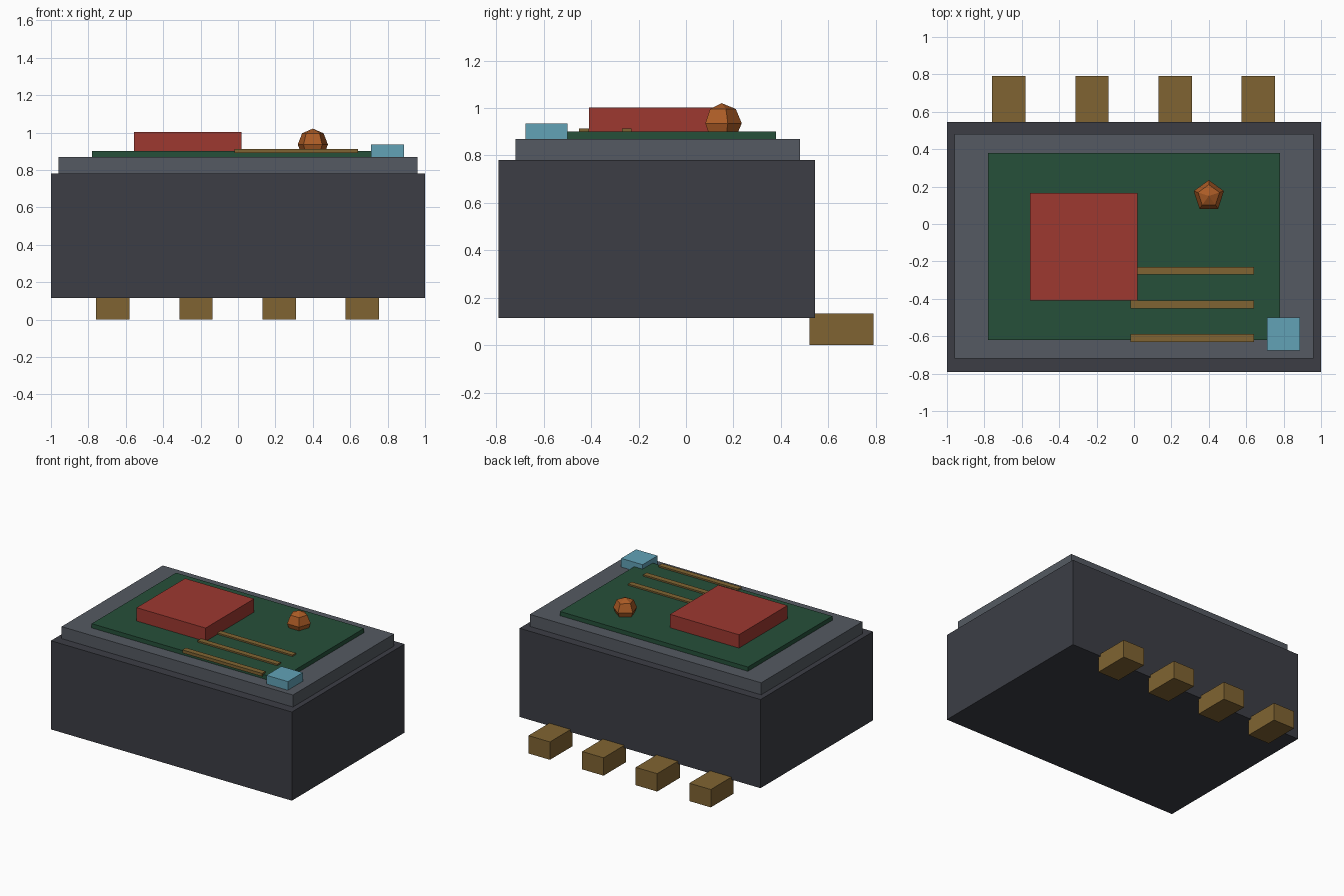
import bpy, bmesh
from mathutils import Matrix

if "Cube" in bpy.data.objects:
    bpy.data.objects.remove(bpy.data.objects["Cube"])


def material(name, rgb):
    m = bpy.data.materials.new(name)
    m.diffuse_color = (*rgb, 1)
    m.use_nodes = True
    m.node_tree.nodes["Principled BSDF"].inputs["Base Color"].default_value = m.diffuse_color
    return m


def finish(name, bm, mat):
    mesh = bpy.data.meshes.new(name)
    bm.to_mesh(mesh)
    bm.free()
    mesh.materials.append(mat)
    obj = bpy.data.objects.new(name, mesh)
    bpy.context.collection.objects.link(obj)
    return obj


def box(name, x, y, z, mat):
    """Box from (min, max) ranges on each axis."""
    bm = bmesh.new()
    bmesh.ops.create_cube(bm, size=1)
    bmesh.ops.scale(bm, vec=(x[1] - x[0], y[1] - y[0], z[1] - z[0]), verts=bm.verts)
    obj = finish(name, bm, mat)
    obj.location = [(a + b) / 2 for a, b in (x, y, z)]
    return obj


charcoal = material("charcoal", (0.045, 0.048, 0.06))
slate = material("slate", (0.09, 0.102, 0.122))
green = material("board_green", (0.019, 0.08, 0.042))
red = material("chip_red", (0.34, 0.04, 0.03))
brass = material("brass", (0.216, 0.127, 0.032))
copper = material("copper", (0.41, 0.107, 0.019))
blue = material("light_blue", (0.122, 0.36, 0.47))

# Housing, stepped lid and circuit board
box("housing", (-1, 1), (-0.79, 0.545), (0.115, 0.78), charcoal)
box("lid", (-0.96, 0.96), (-0.72, 0.48), (0.76, 0.87), slate)
box("circuit_board", (-0.78, 0.78), (-0.62, 0.38), (0.86, 0.902), green)

# Components on the board
box("chip", (-0.555, 0.018), (-0.41, 0.165), (0.89, 1.002), red)
box("indicator", (0.71, 0.888), (-0.677, -0.5), (0.86, 0.935), blue)

# Traces running right from the chip
for i in range(3):
    y = -0.25 - 0.18 * i
    box(f"trace_{i + 1}", (-0.02, 0.642), (y - 0.021, y + 0.021), (0.89, 0.913), brass)

# Faceted five-sided bead
bm = bmesh.new()
bmesh.ops.create_uvsphere(bm, u_segments=5, v_segments=4, radius=0.085,
                          matrix=Matrix.Identity(4))
bead = finish("bead", bm, copper)
bead.location = (0.4, 0.15, 0.936)

# Connector pins under the rear edge
for i in range(4):
    x = -0.67 + 0.445 * i
    box(f"pin_{i + 1}", (x - 0.089, x + 0.089), (0.522, 0.79), (0, 0.134), brass)
